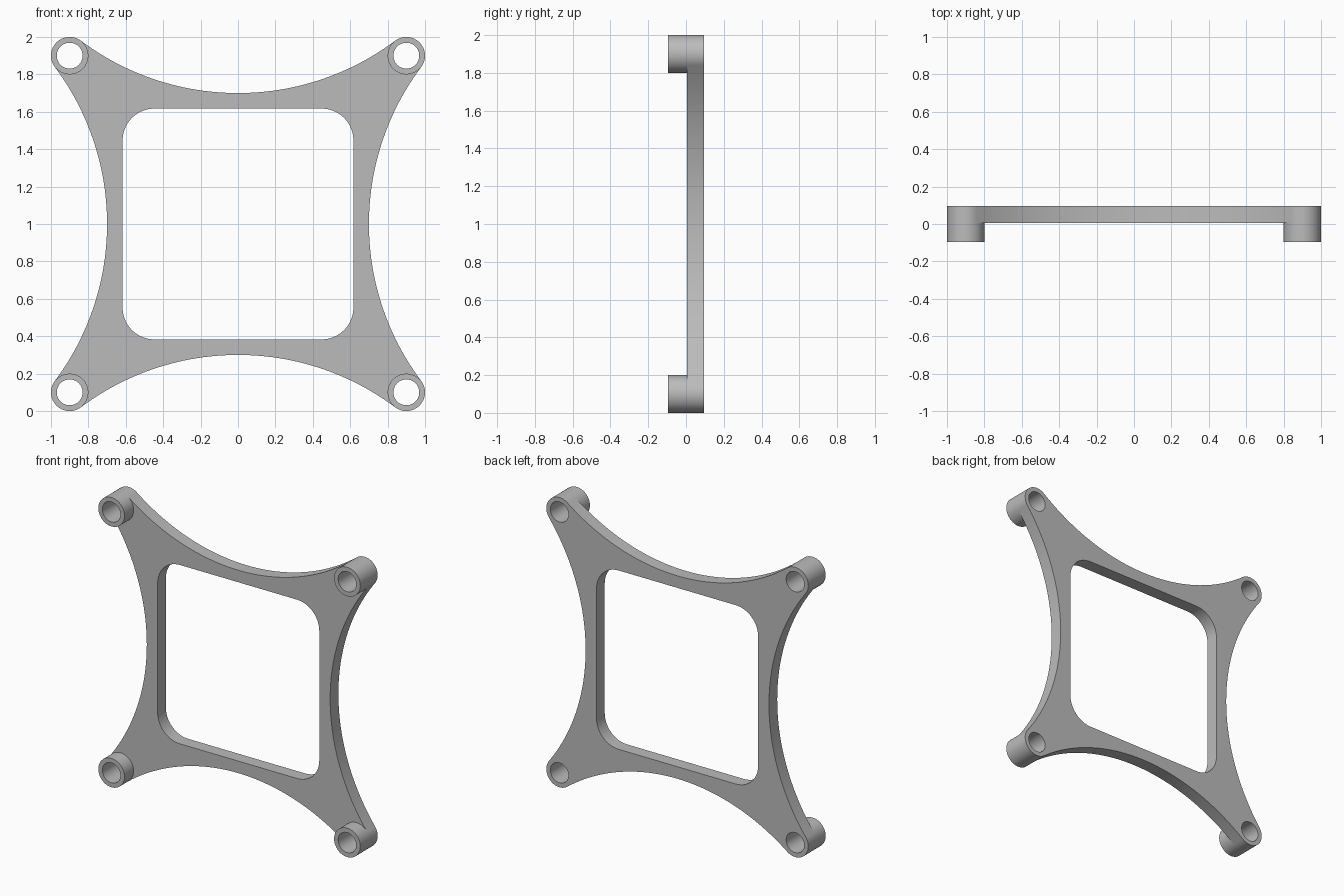
import bpy
import bmesh
from math import cos, sin, radians, pi, atan2
from mathutils import Matrix, Vector

cube = bpy.data.objects.get("Cube")
if cube:
    bpy.data.objects.remove(cube)

# Main sizes
BOSS_POS, BOSS_R, HOLE_R = 0.9, 0.1, 0.069
SIDE_CENTRE, SIDE_R = 2.1, 1.4          # scooped side arc, tangent to the bosses
WINDOW, WINDOW_R = 0.617, 0.17
BACK, PLATE_FRONT, BOSS_FRONT = 0.095, 0.005, -0.095


def arc(cx, cz, r, start, end, steps):
    """Points on an arc in the upright plane, angles in radians."""
    return [Vector((cx + r * cos(a), BACK, cz + r * sin(a)))
            for a in (start + (end - start) * i / steps for i in range(steps + 1))]


def quarter_turns(points):
    """Repeat a run of points round the centre four times."""
    return [Matrix.Rotation(-pi / 2 * k, 3, 'Y') @ p for k in range(4) for p in points]


def loop_edges(bm, points):
    verts = [bm.verts.new(p) for p in points]
    return [bm.edges.new((v, verts[i - 1])) for i, v in enumerate(verts)]


bm = bmesh.new()
tangent = atan2(SIDE_CENTRE - BOSS_POS, BOSS_POS)
near, far = pi - tangent, 1.5 * pi + tangent

# Plate face: scooped outline, cut round the bosses, with a rounded window
boss_inner = arc(BOSS_POS, BOSS_POS, BOSS_R, far, near, 28)
scoop = arc(0, SIDE_CENTRE, SIDE_R, -tangent, tangent - pi, 48)
corner = WINDOW - WINDOW_R
window = arc(corner, corner, WINDOW_R, 0, pi / 2, 14)
edges = loop_edges(bm, quarter_turns(boss_inner + scoop[1:-1]))
edges += loop_edges(bm, quarter_turns(window))
bmesh.ops.triangle_fill(bm, edges=edges, use_beauty=True, use_dissolve=False)

# Boss rings at the four corners
rings = []
for k in range(4):
    turn = Matrix.Rotation(-pi / 2 * k, 3, 'Y')
    outer, inner = [
        [bm.verts.new(turn @ p) for p in
         arc(BOSS_POS, BOSS_POS, r, far, near, 28)[:-1]
         + arc(BOSS_POS, BOSS_POS, r, near, far - 2 * pi, 24)[:-1]]
        for r in (BOSS_R, HOLE_R)]
    for i in range(len(outer)):
        rings.append(bm.faces.new((outer[i - 1], outer[i], inner[i], inner[i - 1])))
bmesh.ops.remove_doubles(bm, verts=bm.verts[:], dist=0.0001)


def push(faces, depth, keep):
    geom = bmesh.ops.extrude_face_region(bm, geom=faces, use_keep_orig=keep)["geom"]
    bmesh.ops.translate(bm, vec=(0, -depth, 0),
                        verts=[g for g in geom if isinstance(g, bmesh.types.BMVert)])
    return [g for g in geom if isinstance(g, bmesh.types.BMFace)]


# Thicken the plate, then push the boss rings out further
fronts = push(bm.faces[:], BACK - PLATE_FRONT, True)
ring_fronts = []
for f in fronts:
    c = f.calc_center_median()
    offset = Vector((abs(c.x) - BOSS_POS, abs(c.z) - BOSS_POS))
    if offset.length < BOSS_R and len(f.verts) == 4:
        ring_fronts.append(f)
push(ring_fronts, PLATE_FRONT - BOSS_FRONT, False)
# Clear any flat faces left behind under the bosses
bmesh.ops.delete(bm, geom=[f for f in ring_fronts if f.is_valid
                           and abs(f.calc_center_median().y - PLATE_FRONT) < 0.001],
                 context='FACES_ONLY')
bmesh.ops.translate(bm, verts=bm.verts[:], vec=(0, 0, 1))
bmesh.ops.recalc_face_normals(bm, faces=bm.faces[:])

mesh = bpy.data.meshes.new("mounting_frame")
bm.to_mesh(mesh)
bm.free()
frame = bpy.data.objects.new("mounting_frame", mesh)
bpy.context.collection.objects.link(frame)

# Plain grey finish
grey = bpy.data.materials.new("plain_grey")
grey.use_nodes = True
colour = (0.5, 0.5, 0.5, 1)
grey.diffuse_color = colour
grey.node_tree.nodes["Principled BSDF"].inputs["Base Color"].default_value = colour
mesh.materials.append(grey)

bpy.ops.object.select_all(action='DESELECT')
frame.select_set(True)
bpy.context.view_layer.objects.active = frame
bpy.ops.object.shade_smooth_by_angle(angle=radians(30))
